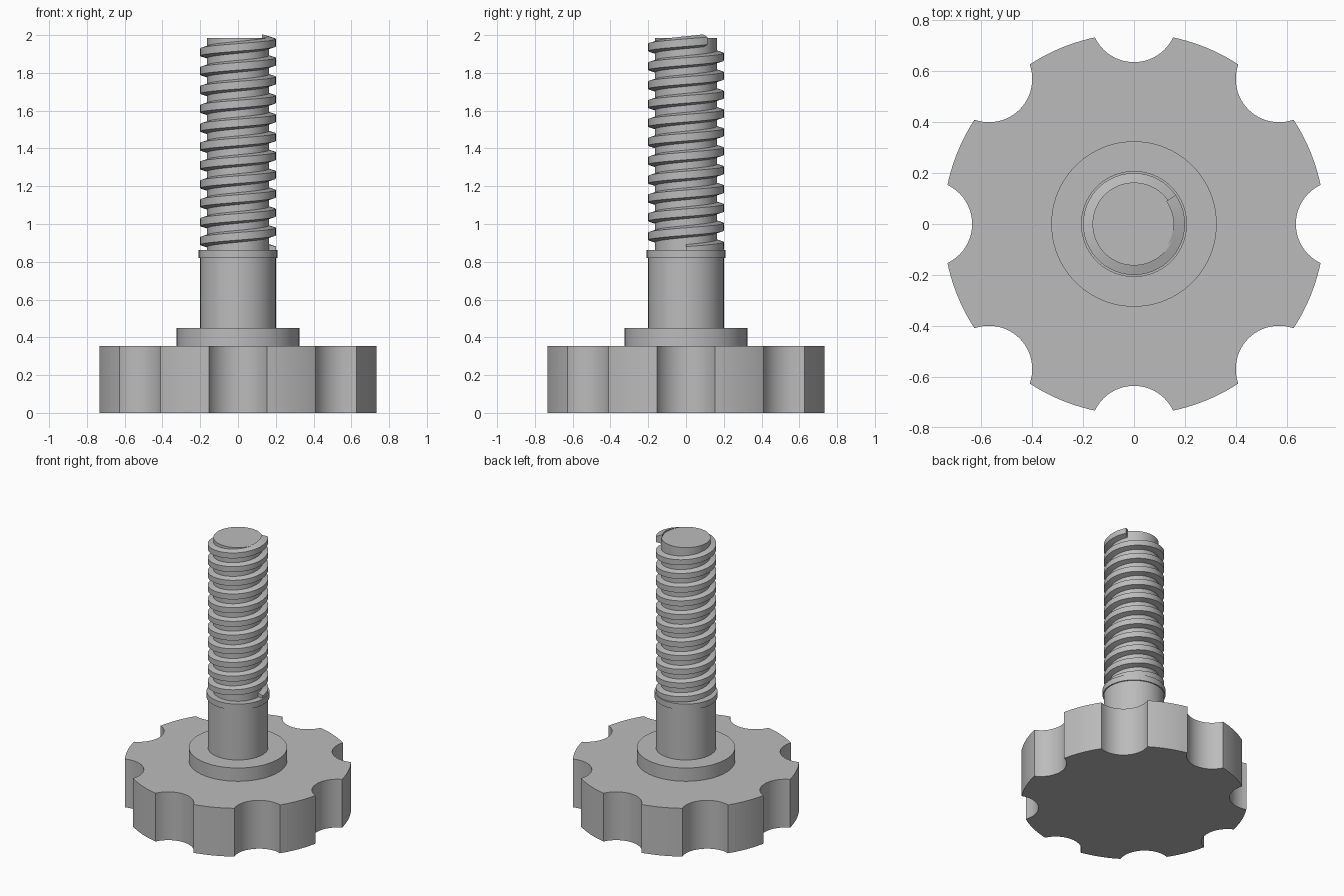
import bpy, bmesh
from math import pi, sin, cos, atan2, radians, tau

cube = bpy.data.objects.get("Cube")
if cube:
    bpy.data.objects.remove(cube, do_unlink=True)

grey = bpy.data.materials.new("plain grey")
grey.use_nodes = True
COLOUR = (0.5, 0.5, 0.5, 1)
grey.diffuse_color = COLOUR
grey.node_tree.nodes["Principled BSDF"].inputs["Base Color"].default_value = COLOUR


def finish(name, bm):
    bmesh.ops.recalc_face_normals(bm, faces=bm.faces)
    mesh = bpy.data.meshes.new(name)
    bm.to_mesh(mesh)
    bm.free()
    mesh.materials.append(grey)
    obj = bpy.data.objects.new(name, mesh)
    bpy.context.collection.objects.link(obj)
    bpy.ops.object.select_all(action='DESELECT')
    obj.select_set(True)
    bpy.context.view_layer.objects.active = obj
    bpy.ops.object.shade_smooth_by_angle(angle=radians(25))
    return obj


def extrude_outline(name, points, z0, z1):
    bm = bmesh.new()
    face = bm.faces.new([bm.verts.new((x, y, z0)) for x, y in points])
    top = bmesh.ops.extrude_face_region(bm, geom=[face], use_keep_orig=True)
    verts = [v for v in top["geom"] if isinstance(v, bmesh.types.BMVert)]
    bmesh.ops.translate(bm, verts=verts, vec=(0, 0, z1 - z0))
    return finish(name, bm)


def arc(cx, cy, r, a0, a1, steps):
    angles = [a0 + (a1 - a0) * i / steps for i in range(steps + 1)]
    return [(cx + r * cos(a), cy + r * sin(a)) for a in angles]


def disc(name, r, z0, z1):
    return extrude_outline(name, arc(0, 0, r, 0, tau, 96)[:-1], z0, z1)


# Scalloped hand knob: eight round bites out of a disc
RIM, BITE, REACH, LOBES = 0.749, 0.17, 0.806, 8
along = (RIM**2 + REACH**2 - BITE**2) / (2 * REACH)
across = (RIM**2 - along**2) ** 0.5
half_angle = atan2(across, along)
bite_turn = atan2(across, REACH - along)
outline = []
for k in range(LOBES):
    a = tau * k / LOBES
    outline += arc(REACH * cos(a), REACH * sin(a), BITE,
                   a + pi + bite_turn, a + pi - bite_turn, 24)
    outline += arc(0, 0, RIM, a + half_angle, a + tau / LOBES - half_angle, 10)[1:-1]
extrude_outline("knob", outline, 0, 0.353)

# Stepped round parts of the stem
disc("knob_boss", 0.325, 0.353, 0.45)
disc("shank", 0.2, 0.45, 0.82)
disc("collar", 0.208, 0.82, 0.862)
disc("thread_core", 0.163, 0.862, 1.985)

# Right-handed helical ridge with a trapezoid section
PITCH, START, TURNS, STEPS = 0.1, 0.86, 11.1, 72
section = [(0.155, -0.034), (0.2, -0.02), (0.2, 0.02), (0.155, 0.034)]
bm = bmesh.new()
rings = []
for i in range(round(TURNS * STEPS) + 1):
    a = tau * i / STEPS
    z = START + PITCH * i / STEPS
    rings.append([bm.verts.new((r * cos(a), r * sin(a), z + dz)) for r, dz in section])
for low, high in zip(rings, rings[1:]):
    for j in range(4):
        n = (j + 1) % 4
        bm.faces.new((low[j], low[n], high[n], high[j]))
bm.faces.new(rings[0])
bm.faces.new(rings[-1])
finish("thread", bm)
